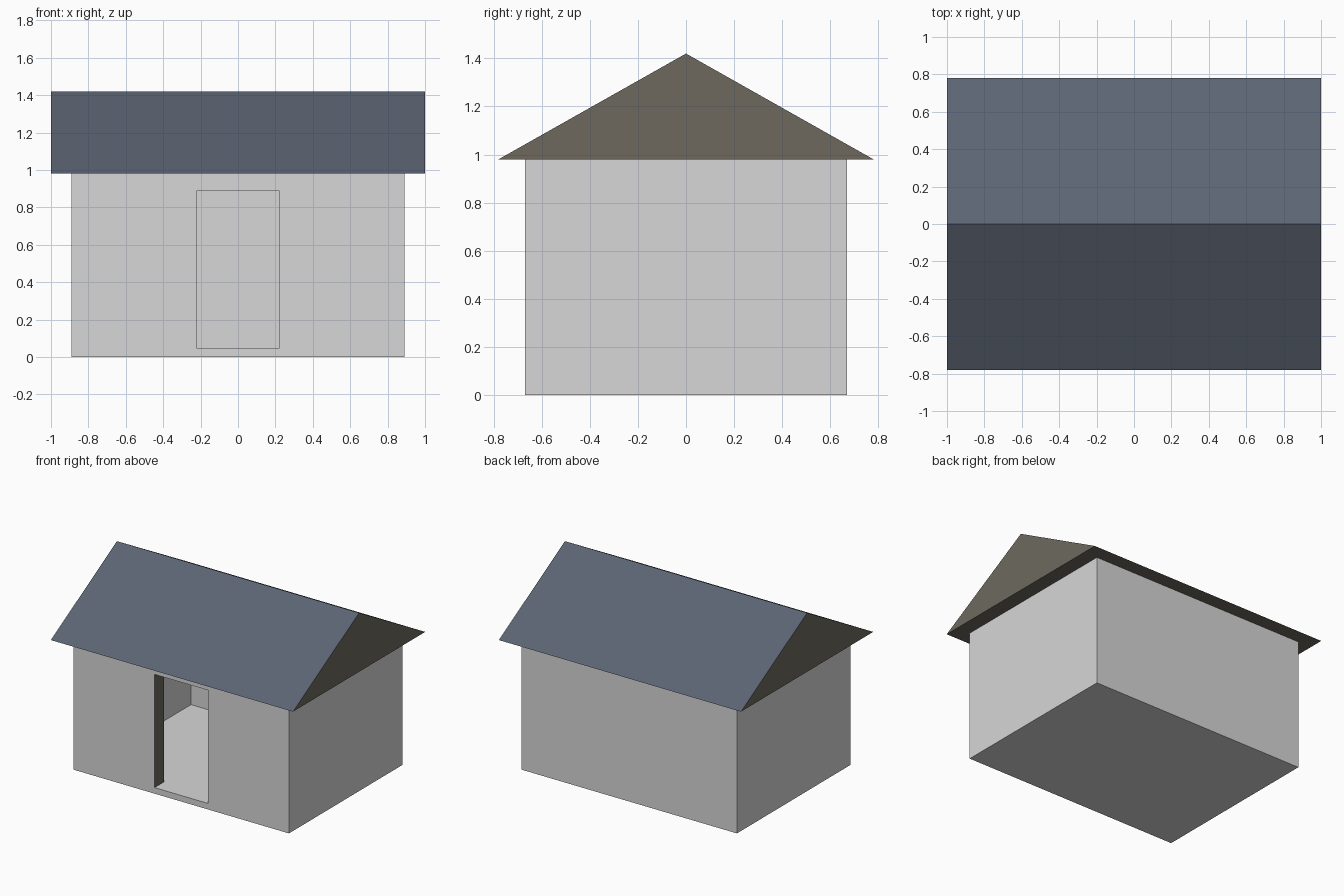
import bpy, bmesh

cube = bpy.data.objects.get("Cube")
if cube:
    bpy.data.objects.remove(cube, do_unlink=True)


def linear(c):
    c /= 255
    return c / 12.92 if c <= 0.04045 else ((c + 0.055) / 1.055) ** 2.4


def material(name, *rgb):
    colour = [linear(c) for c in rgb] + [1]
    mat = bpy.data.materials.new(name)
    mat.use_nodes = True
    mat.diffuse_color = colour
    bsdf = next(n for n in mat.node_tree.nodes if n.type == 'BSDF_PRINCIPLED')
    bsdf.inputs["Base Color"].default_value = colour
    return mat


plaster = material("pale_grey_plaster", 215, 215, 215)
timber = material("dark_brown_timber", 109, 105, 95)
slate = material("blue_grey_slate", 92, 100, 115)


def add_object(name, bm, *mats):
    mesh = bpy.data.meshes.new(name)
    bmesh.ops.recalc_face_normals(bm, faces=bm.faces)
    bm.to_mesh(mesh)
    bm.free()
    for mat in mats:
        mesh.materials.append(mat)
    obj = bpy.data.objects.new(name, mesh)
    bpy.context.collection.objects.link(obj)
    return obj


def box(name, low, high, *mats):
    bm = bmesh.new()
    bmesh.ops.create_cube(bm, size=1)
    for v in bm.verts:
        v.co = [a if c < 0 else b for c, a, b in zip(v.co, low, high)]
    return add_object(name, bm, *mats)


# Main dimensions
half_x, half_y, wall_top = 0.89, 0.67, 0.98
thick, floor_top = 0.11, 0.045
door_x, door_top = 0.22, 0.89
eave_y, ridge = 0.78, 1.42
in_x, in_y = half_x - thick, half_y - thick

# House body: a box hollowed into a room, with a doorway through the front
body = box("house_walls", (-half_x, -half_y, 0), (half_x, half_y, wall_top), plaster, timber)
cutters = [
    box("room_cutter", (-in_x, -in_y, floor_top), (in_x, in_y, wall_top + 0.1)),
    box("door_cutter", (-door_x, -half_y - 0.1, floor_top), (door_x, 0, door_top)),
]
bpy.context.view_layer.objects.active = body
for cutter in cutters:
    mod = body.modifiers.new(cutter.name, 'BOOLEAN')
    mod.operation = 'DIFFERENCE'
    mod.solver = 'EXACT'
    mod.object = cutter
    bpy.ops.object.modifier_apply(modifier=mod.name)
    bpy.data.objects.remove(cutter, do_unlink=True)

# Door jambs and lintel underside are timber, everything else plaster
for face in body.data.polygons:
    in_doorway = -half_y + 0.01 < face.center.y < -in_y - 0.01
    face.material_index = int(in_doorway and face.normal.z < 0.5 and abs(face.center.x) < door_x + 0.01)

# Gabled roof: triangular profile extruded along x, slate slopes and timber gables
bm = bmesh.new()
profile = [(-eave_y, wall_top), (eave_y, wall_top), (0, ridge)]
gable = bm.faces.new([bm.verts.new((-1, y, z)) for y, z in profile])
extruded = bmesh.ops.extrude_face_region(bm, geom=[gable], use_keep_orig=True)["geom"]
bmesh.ops.translate(bm, vec=(2, 0, 0), verts=[e for e in extruded if isinstance(e, bmesh.types.BMVert)])
bmesh.ops.recalc_face_normals(bm, faces=bm.faces)
for face in bm.faces:
    face.normal_update()
    face.material_index = 0 if face.normal.z > 0.3 else 1
add_object("gabled_roof", bm, slate, timber)
